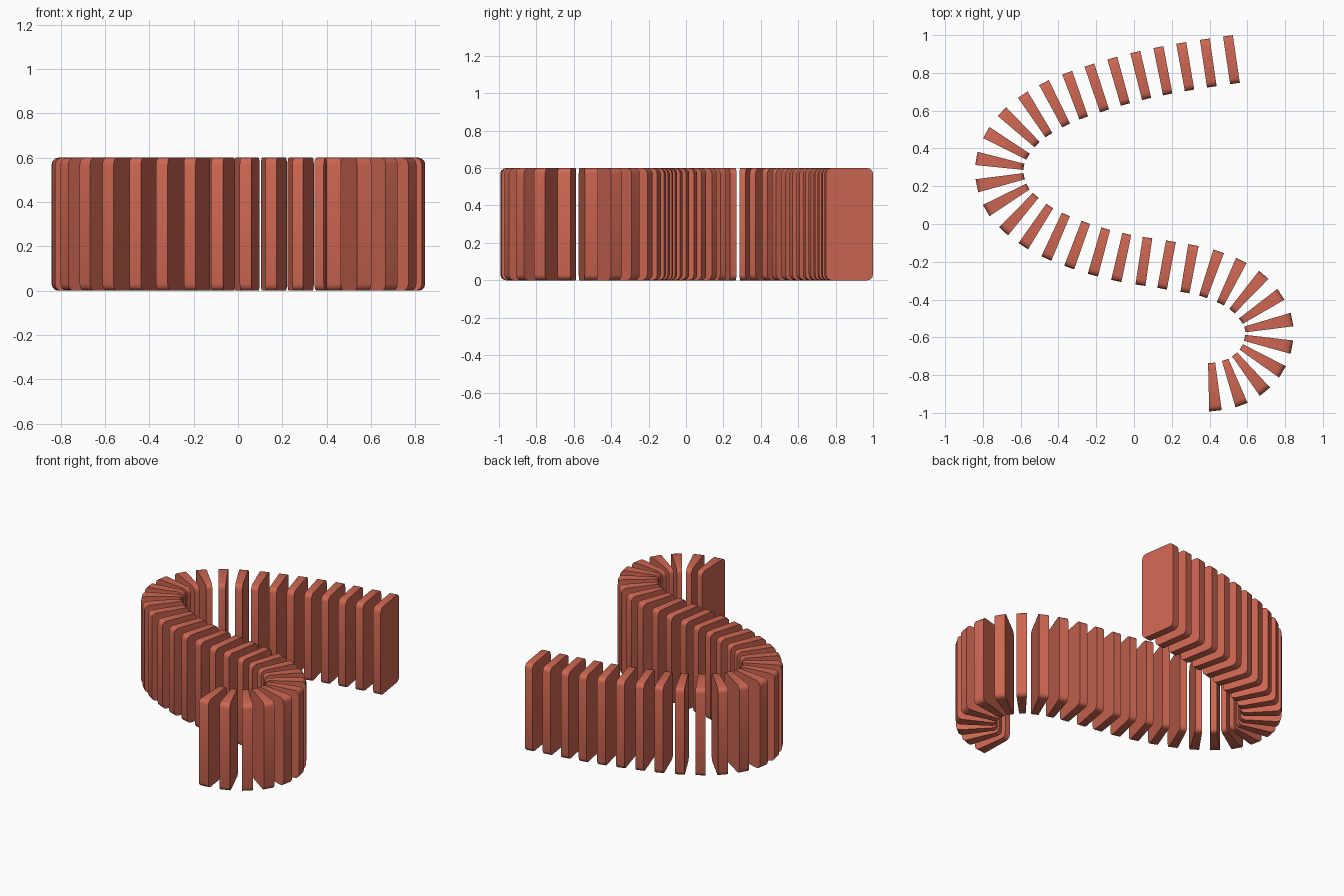
import bpy, bmesh, math
from mathutils import Vector

if "Cube" in bpy.data.objects:
    bpy.data.objects.remove(bpy.data.objects["Cube"])

COUNT, WIDTH, HEIGHT, THICK, RADIUS = 34, 0.255, 0.6, 0.052, 0.03
STEP = 0.123          # distance between neighbouring slabs

# Centre line of the row: one point for every second slab (plus one lead-in
# and two run-out points)
PATH = [Vector(p) for p in (
    (0.76, 0.905), (0.516, 0.87), (0.272, 0.833), (0.037, 0.786), (-0.196, 0.72),
    (-0.418, 0.635), (-0.606, 0.508), (-0.709, 0.325), (-0.672, 0.135),
    (-0.516, -0.011), (-0.299, -0.111), (-0.066, -0.177), (0.172, -0.217),
    (0.407, -0.265), (0.603, -0.365), (0.712, -0.532), (0.677, -0.717),
    (0.526, -0.839), (0.31, -0.85), (0.11, -0.694))]

red = bpy.data.materials.new("brick red")
red.diffuse_color = (0.62, 0.135, 0.085, 1)
red.use_nodes = True
red.node_tree.nodes["Principled BSDF"].inputs["Base Color"].default_value = red.diffuse_color


def frame(i):
    """Centre, direction and sideways normal of slab i (Catmull-Rom)."""
    k, t = i // 2 + 1, (i % 2) / 2
    a, b, c, d = PATH[k - 1:k + 3]
    pos = (2 * b + (c - a) * t + (2 * a - 5 * b + 4 * c - d) * t ** 2
           + (3 * b - a - 3 * c + d) * t ** 3) / 2
    tan = ((c - a) + 2 * (2 * a - 5 * b + 4 * c - d) * t
           + 3 * (3 * b - a - 3 * c + d) * t ** 2).normalized()
    return pos, tan, Vector((-tan.y, tan.x))


def rounded_outline(segments=3):
    """Rounded rectangle as (sideways, height) points."""
    pts = []
    for q, (sx, sz) in enumerate(((1, 1), (-1, 1), (-1, -1), (1, -1))):
        for s in range(segments + 1):
            ang = math.pi / 2 * (q + s / segments)
            pts.append((sx * (WIDTH / 2 - RADIUS) + RADIUS * math.cos(ang),
                        HEIGHT / 2 + sz * (HEIGHT / 2 - RADIUS) + RADIUS * math.sin(ang)))
    return pts


outline = rounded_outline()
for i in range(COUNT):
    pos, tan, nor = frame(i)
    # rate at which the row turns here: makes the slabs wedge-shaped in bends
    lo, hi = max(i - 1, 0), min(i + 1, COUNT - 1)
    turn = (frame(hi)[2] - frame(lo)[2]) / ((hi - lo) * STEP)

    bm = bmesh.new()
    rings = []
    for off in (-THICK / 2, THICK / 2):
        centre, side = pos + tan * off, nor + turn * off
        rings.append([bm.verts.new((*(centre + side * d), z)) for d, z in outline])
    bm.faces.new(rings[0])
    bm.faces.new(rings[1][::-1])
    n = len(outline)
    for j in range(n):
        bm.faces.new((rings[0][j], rings[1][j], rings[1][(j + 1) % n], rings[0][(j + 1) % n]))
    bmesh.ops.recalc_face_normals(bm, faces=bm.faces)

    mesh = bpy.data.meshes.new(f"domino_{i + 1:02d}")
    bm.to_mesh(mesh)
    bm.free()
    mesh.materials.append(red)
    mesh.shade_smooth()
    mesh.set_sharp_from_angle(angle=math.radians(40))
    bpy.context.collection.objects.link(bpy.data.objects.new(mesh.name, mesh))
